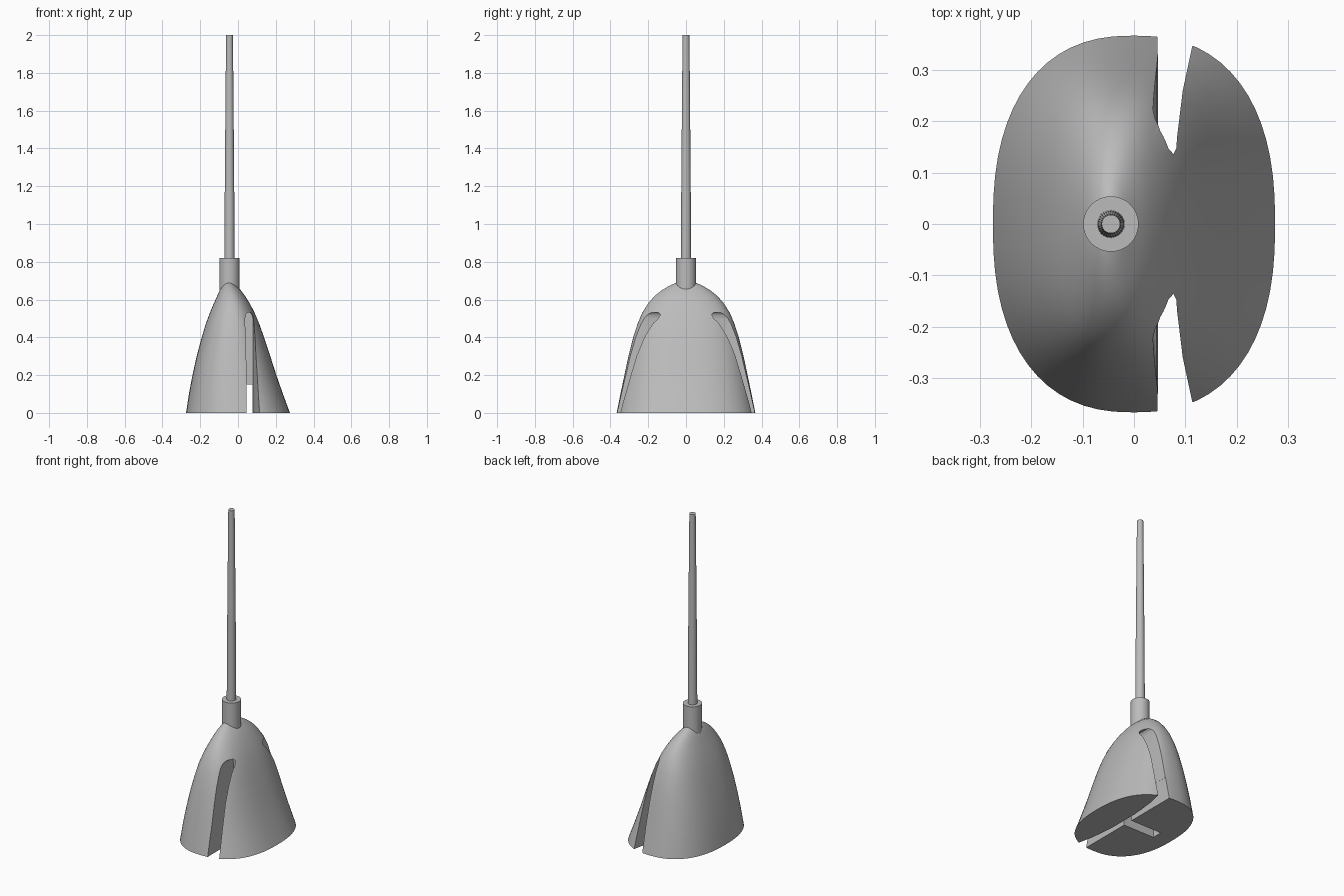
import bpy, bmesh
from math import cos, sin, pi, copysign

cube = bpy.data.objects.get("Cube")
if cube:
    bpy.data.objects.remove(cube)

grey = bpy.data.materials.new("plain grey")
grey.use_nodes = True
grey.diffuse_color = (0.5, 0.5, 0.5, 1)
grey.node_tree.nodes["Principled BSDF"].inputs["Base Color"].default_value = (0.5, 0.5, 0.5, 1)


def loft(name, rings):
    """Skin a stack of equal-sized rings and cap both ends."""
    bm = bmesh.new()
    loops = [[bm.verts.new(p) for p in ring] for ring in rings]
    for a, b in zip(loops, loops[1:]):
        for i in range(len(a)):
            j = (i + 1) % len(a)
            bm.faces.new((a[i], a[j], b[j], b[i]))
    bm.faces.new(loops[0][::-1])
    bm.faces.new(loops[-1])
    bmesh.ops.recalc_face_normals(bm, faces=bm.faces)
    mesh = bpy.data.meshes.new(name)
    bm.to_mesh(mesh)
    bm.free()
    mesh.materials.append(grey)
    obj = bpy.data.objects.new(name, mesh)
    bpy.context.collection.objects.link(obj)
    return obj


def oval(z, x0, x1, ry, power=2.0, count=64):
    """Superellipse ring spanning x0..x1 and -ry..ry."""
    def bend(v):
        return copysign(abs(v) ** (2 / power), v)
    mid, rx = (x0 + x1) / 2, (x1 - x0) / 2
    return [(mid + rx * bend(cos(t)), ry * bend(sin(t)), z)
            for t in (2 * pi * i / count for i in range(count))]


def box(name, x0, x1, y, z0, z1):
    return loft(name, [[(x0, -y, z), (x1, -y, z), (x1, y, z), (x0, y, z)] for z in (z0, z1)])


def smooth(obj, angle=0.6):
    bpy.ops.object.select_all(action="DESELECT")
    obj.select_set(True)
    bpy.context.view_layer.objects.active = obj
    bpy.ops.object.shade_smooth_by_angle(angle=angle)


def slot_cutter(side):
    """Side slot, wider towards the outside, with a rounded top."""
    rings = []
    for z, inset in ((-0.1, 0), (0.25, 0), (0.5, 0), (0.52, 0.005), (0.532, 0.015)):
        left = 0.052 - 0.03 * max(z, 0) + inset
        rings.append([(left, side * 0.1, z), (0.079 - inset, side * 0.1, z),
                      (0.084 - inset, side * 0.17, z), (0.095 - inset, side * 0.26, z),
                      (0.125 - inset, side * 0.4, z), (left, side * 0.4, z)])
    return loft("slot_cutter", rings)


# Body: height, x range and half depth of each section
profile = [
    (0.0, -0.275, 0.275, 0.367), (0.1, -0.26, 0.238, 0.347),
    (0.2, -0.241, 0.203, 0.326), (0.3, -0.219, 0.171, 0.305),
    (0.4, -0.192, 0.138, 0.28), (0.47, -0.171, 0.113, 0.257),
    (0.53, -0.149, 0.088, 0.232), (0.58, -0.128, 0.062, 0.2),
    (0.62, -0.11, 0.037, 0.165), (0.65, -0.096, 0.014, 0.127),
    (0.675, -0.081, -0.011, 0.085), (0.692, -0.066, -0.029, 0.045),
    (0.7, -0.052, -0.043, 0.012),
]
body = loft("body", [oval(z, a, b, ry, 2.4 - 0.4 * max(0, z - 0.5) / 0.2)
                     for z, a, b, ry in profile])

# Slots on both sides, groove underneath and the pocket branching from it
cutters = [slot_cutter(1), slot_cutter(-1),
           box("groove_cutter", 0.046, 0.078, 0.5, -0.1, 0.15),
           box("pocket_cutter", -0.17, 0.06, 0.032, -0.1, 0.149)]
for cutter in cutters:
    cutter.hide_render = True
    mod = body.modifiers.new("cut", "BOOLEAN")
    mod.operation = "DIFFERENCE"
    mod.solver = "EXACT"
    mod.object = cutter
cut_mesh = bpy.data.meshes.new_from_object(
    body.evaluated_get(bpy.context.evaluated_depsgraph_get()))
body.modifiers.clear()
body.data = cut_mesh
for cutter in cutters:
    bpy.data.objects.remove(cutter)
smooth(body)


def turned(name, sections, x=-0.045):
    obj = loft(name, [oval(z, x - r, x + r, r, 2, 32) for z, r in sections])
    smooth(obj)


# Collar and tapering shaft
turned("collar", [(0.6, 0.054), (0.82, 0.054)])
turned("shaft", [(0.8, 0.027), (1.2, 0.025), (1.5, 0.0225), (1.85, 0.0195), (2.0, 0.018)])
